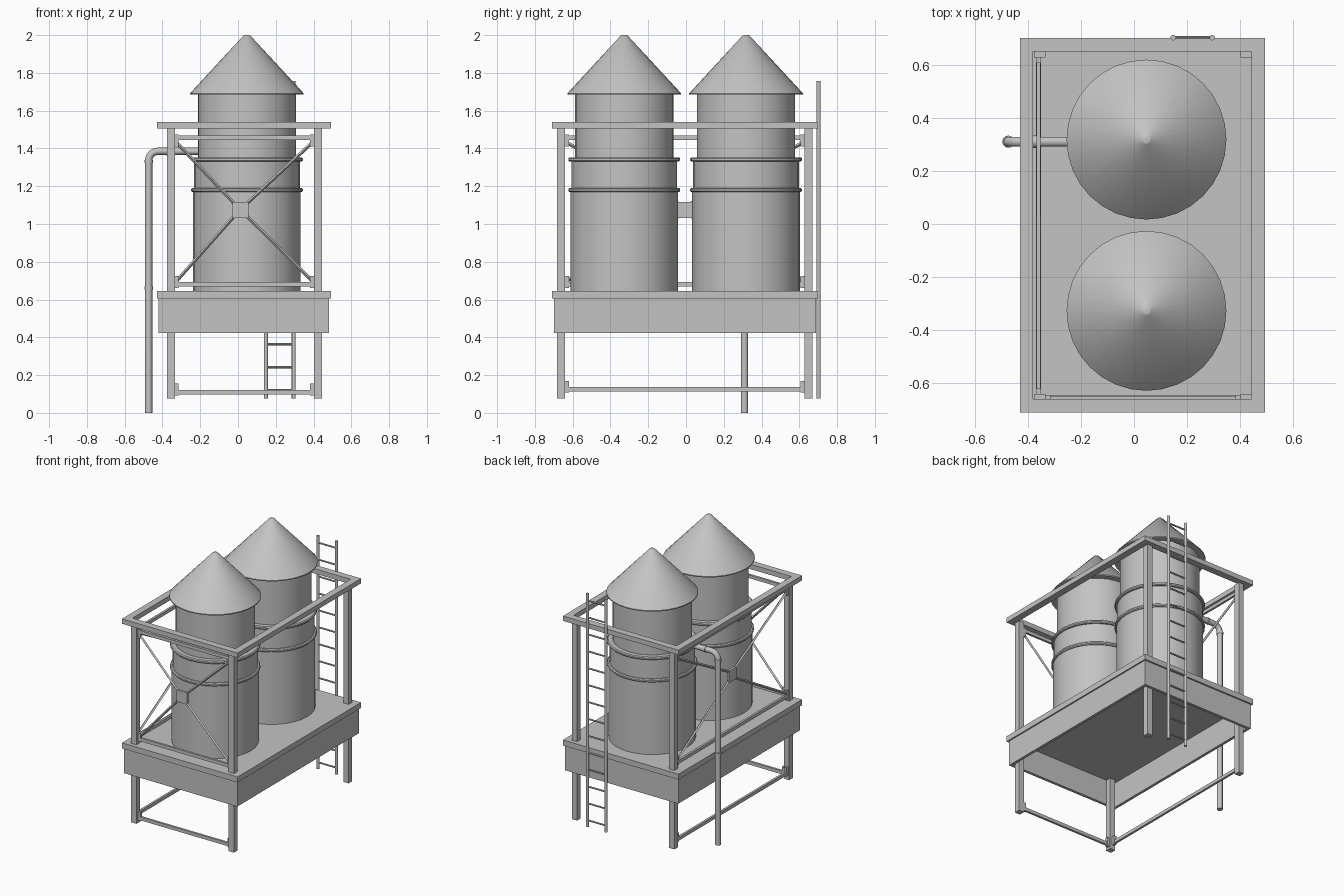
import bpy, bmesh, math
from mathutils import Vector

cube = bpy.data.objects.get("Cube")
if cube:
    bpy.data.objects.remove(cube, do_unlink=True)

GREY = (0.55, 0.55, 0.55, 1)
steel = bpy.data.materials.new("grey_steel")
steel.use_nodes = True
steel.diffuse_color = GREY
steel.node_tree.nodes["Principled BSDF"].inputs["Base Color"].default_value = GREY


def finish(name, bm, smooth=False):
    bmesh.ops.recalc_face_normals(bm, faces=bm.faces)
    me = bpy.data.meshes.new(name)
    bm.to_mesh(me)
    bm.free()
    me.materials.append(steel)
    ob = bpy.data.objects.new(name, me)
    bpy.context.collection.objects.link(ob)
    if smooth:
        bpy.ops.object.select_all(action='DESELECT')
        bpy.context.view_layer.objects.active = ob
        ob.select_set(True)
        bpy.ops.object.shade_smooth_by_angle(angle=math.radians(35))
    return ob


def box(name, lo, hi):
    bm = bmesh.new()
    bmesh.ops.create_cube(bm, size=1)
    for v in bm.verts:
        v.co = Vector([(a + b) / 2 + c * (b - a) for a, b, c in zip(lo, hi, v.co)])
    return finish(name, bm)


def lathe(name, profile, centre, sides):
    """Closed solid of revolution from (radius, z) points."""
    bm = bmesh.new()
    rings = []
    for r, z in profile:
        rings.append([bm.verts.new((centre[0] + r * math.cos(math.tau * i / sides),
                                    centre[1] + r * math.sin(math.tau * i / sides), z))
                      for i in range(sides)])
    for a, b in zip(rings, rings[1:]):
        for i in range(sides):
            j = (i + 1) % sides
            bm.faces.new((a[i], a[j], b[j], b[i]))
    bm.faces.new(rings[0])
    bm.faces.new(rings[-1])
    return finish(name, bm, True)


def rod(name, a, b, radius, sides=12, smooth=True, turn=0):
    """Straight bar between two points."""
    a, b = Vector(a), Vector(b)
    bm = bmesh.new()
    bmesh.ops.create_cone(bm, cap_ends=True, segments=sides, radius1=radius,
                          radius2=radius, depth=(b - a).length)
    rot = (b - a).to_track_quat('Z', 'Y')
    for v in bm.verts:
        co = v.co.copy()
        co.rotate(rot)
        v.co = co + (a + b) / 2
    return finish(name, bm, smooth)


def ring_frame(name, x0, x1, y0, y1, z0, z1, w):
    """Rectangular frame of four bars."""
    for tag, xa, xb in (("right", x0, x0 + w), ("left", x1 - w, x1)):
        box(f"{name}_{tag}", (xa, y0, z0), (xb, y1, z1))
    for tag, ya, yb in (("front", y0, y0 + w), ("back", y1 - w, y1)):
        box(f"{name}_{tag}", (x0 + w, ya, z0), (x1 - w, yb, z1))


# Deck, hollow skirt and top rail
X0, X1, Y0, Y1 = -0.43, 0.493, -0.71, 0.70
box("deck", (X0, Y0, 0.605), (X1, Y1, 0.645))
ring_frame("skirt", X0 + 0.01, X1 - 0.01, Y0 + 0.012, Y1 - 0.012, 0.424, 0.605, 0.02)
ring_frame("top_rail", X0, X1, Y0, Y1, 1.505, 1.54, 0.05)

# Legs
LEG = 0.042
LX, LY = (-0.376, 0.402), (-0.682, 0.627)
for i, x in enumerate(LX):
    for j, y in enumerate(LY):
        side = ("right", "left")[i] + "_" + ("front", "back")[j]
        box("leg_" + side, (x, y, 0.075), (x + LEG, y + LEG, 1.505))

# Braced sides: front and right; u runs along the side, d is its depth plane
FRONT_D, SIDE_D = -0.655, -0.36


def place(side, u, z, d=0.0):
    return (u, FRONT_D + d, z) if side == "front" else (SIDE_D + d, u, z)


def side_box(name, side, u0, u1, z0, z1, t):
    box(f"{side}_{name}", place(side, u0, z0, -t), place(side, u1, z1, t))


for side, u0, u1, low, mid in (("front", LX[0] + LEG, LX[1], 0.11, 0.014),
                               ("right", LY[0] + LEG, LY[1], 0.125, -0.007)):
    for tag, z, up in (("base", low, 1), ("lower", 0.68, 1), ("upper", 1.456, -1)):
        side_box(tag + "_beam", side, u0, u1, z - 0.012, z + 0.012, 0.008)
        za, zb = sorted((z - up * 0.018, z + up * 0.045))
        for end, ua, ub in (("a", u0, u0 + 0.02), ("b", u1 - 0.02, u1)):
            side_box(f"{tag}_gusset_{end}", side, ua, ub, za, zb, 0.01)
    # Cross braces meeting at a centre plate
    zc, h = 1.075, 0.042
    side_box("centre_plate", side, mid - h, mid + h, zc - h, zc + h, 0.009)
    for su, ue in ((-1, u0 + 0.01), (1, u1 - 0.01)):
        for sz, ze in ((-1, 0.70), (1, 1.43)):
            rod(f"{side}_diagonal", place(side, ue, ze),
                place(side, mid + su * h * 0.85, zc + sz * h * 0.85), 0.009, 4, False)

# Tanks with bands and conical roofs
TX = 0.047
for tag, ty in (("front", -0.327), ("back", 0.318)):
    c = (TX, ty)
    lathe(tag + "_tank_body", [(0.285, 0.645), (0.285, 1.18), (0.28, 1.18), (0.28, 1.342),
                               (0.26, 1.342), (0.26, 1.69)], c, 32)
    for n, z in (("lower", 1.18), ("upper", 1.342)):
        lathe(f"{tag}_tank_{n}_band", [(0.27, z - 0.011), (0.29, z - 0.011), (0.296, z - 0.005),
                                       (0.296, z + 0.005), (0.29, z + 0.011),
                                       (0.255, z + 0.011)], c, 32)
    lathe(tag + "_tank_roof", [(0.25, 1.685), (0.301, 1.685), (0.301, 1.692),
                               (0.018, 1.998), (0.012, 2.0)], c, 32)

# Drain pipe with a rounded elbow and collars
PX, PY, PZ, PR, BEND = -0.473, 0.31, 1.385, 0.0195, 0.05
curve = bpy.data.curves.new("pipe_path", 'CURVE')
curve.dimensions = '3D'
curve.bevel_depth = PR
curve.bevel_resolution = 3
curve.use_fill_caps = True
path = [(PX, PY, 0)]
for k in range(7):
    a = math.pi / 2 * k / 6
    path.append((PX + BEND * (1 - math.cos(a)), PY, PZ - BEND * (1 - math.sin(a))))
path.append((TX - 0.24, PY, PZ))
spline = curve.splines.new('POLY')
spline.points.add(len(path) - 1)
for p, co in zip(spline.points, path):
    p.co = (*co, 1)
curve.materials.append(steel)
pipe = bpy.data.objects.new("drain_pipe", curve)
bpy.context.collection.objects.link(pipe)
for z in (0.66, 1.33):
    rod("pipe_collar", (PX, PY, z - 0.008), (PX, PY, z + 0.008), 0.023, 16)
rod("pipe_collar", (-0.38, PY, PZ), (-0.365, PY, PZ), 0.023, 16)

# Ladder at the back
RAILS, RY = (0.148, 0.295), 0.702
for x in RAILS:
    rod("ladder_rail", (x, RY, 0.075), (x, RY, 1.757), 0.0105)
for k in range(14):
    z = 0.12 + 0.122 * k
    rod("ladder_rung", (RAILS[0], RY, z), (RAILS[1], RY, z), 0.006, 8)
